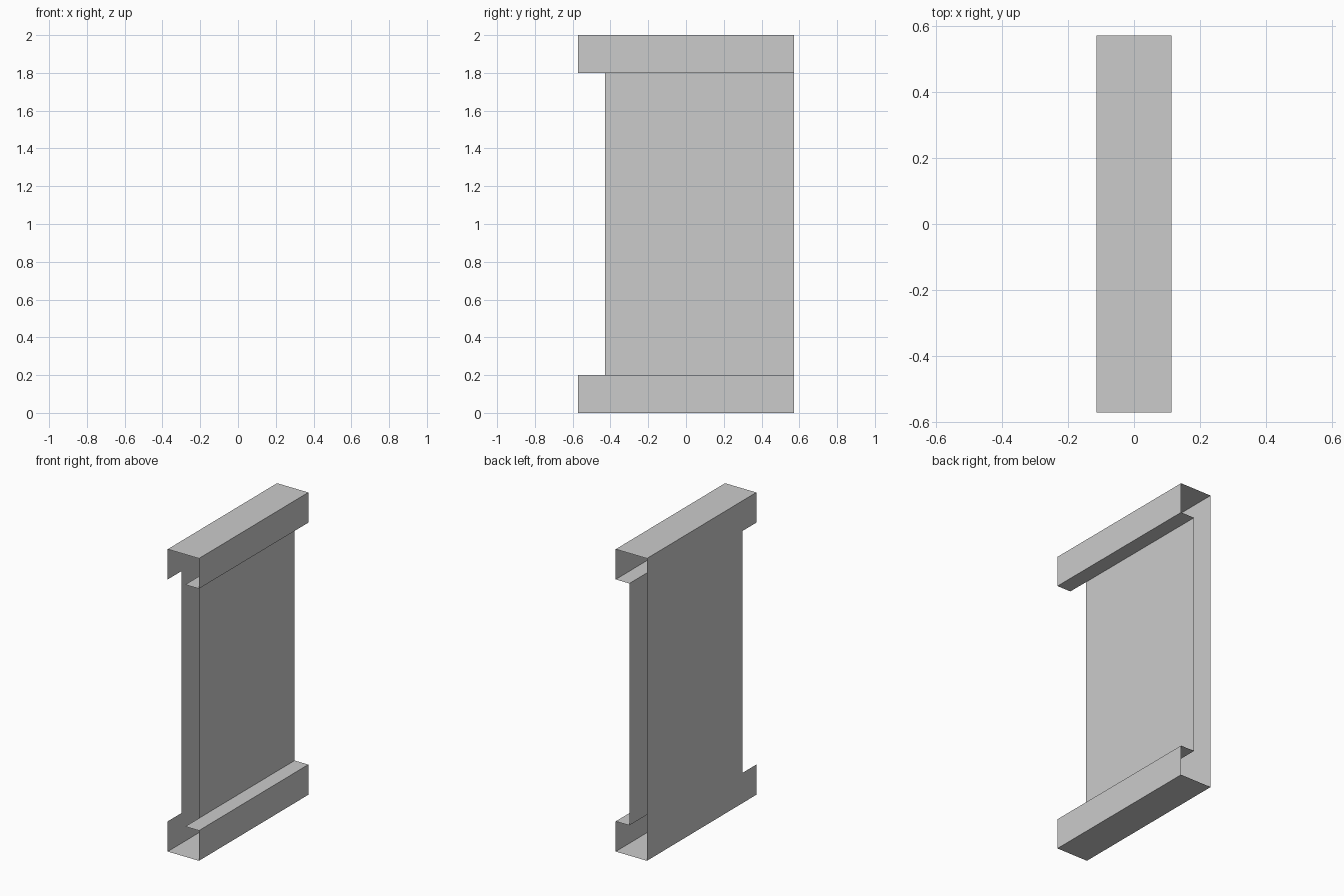
import bpy
import bmesh

if "Cube" in bpy.data.objects:
    bpy.data.objects.remove(bpy.data.objects["Cube"])

U = 1 / 7                      # model unit: everything sits on sevenths
HALF_LEN, NOTCH = 4 * U, -3 * U
HALF_W, WEB_X = 0.8 * U, 0.1 * U
TOP, RAIL = 2.0, 0.2


def finish(name, bm):
    mesh = bpy.data.meshes.new(name)
    bm.to_mesh(mesh)
    bm.free()
    obj = bpy.data.objects.new(name, mesh)
    bpy.context.collection.objects.link(obj)
    return obj


def sheet(name, profile, y0, y1):
    """Open sheet: an x-z profile swept along y, without end caps."""
    bm = bmesh.new()
    near = [bm.verts.new((x, y0, z)) for x, z in profile]
    far = [bm.verts.new((x, y1, z)) for x, z in profile]
    for i in range(len(profile) - 1):
        bm.faces.new((near[i], near[i + 1], far[i + 1], far[i]))
    return finish(name, bm)


# Rails: open-ended channels with a ledge reaching in to the web
sheet("top_rail", [(-HALF_W, TOP), (HALF_W, TOP), (HALF_W, TOP - RAIL),
                   (WEB_X, TOP - RAIL)], -HALF_LEN, HALF_LEN)
sheet("bottom_rail", [(WEB_X, RAIL), (HALF_W, RAIL), (HALF_W, 0),
                      (-HALF_W, 0)], -HALF_LEN, HALF_LEN)

# Recessed web between the rails
sheet("web_panel", [(WEB_X, TOP - RAIL), (WEB_X, RAIL)], NOTCH, HALF_LEN)

# Full-height side wall, notched between the rails at the front
outline = [(-HALF_LEN, 0), (-HALF_LEN, RAIL), (NOTCH, RAIL), (NOTCH, TOP - RAIL),
           (-HALF_LEN, TOP - RAIL), (-HALF_LEN, TOP), (HALF_LEN, TOP), (HALF_LEN, 0)]
bm = bmesh.new()
bm.faces.new([bm.verts.new((-HALF_W, y, z)) for y, z in outline])
finish("side_wall", bm)
